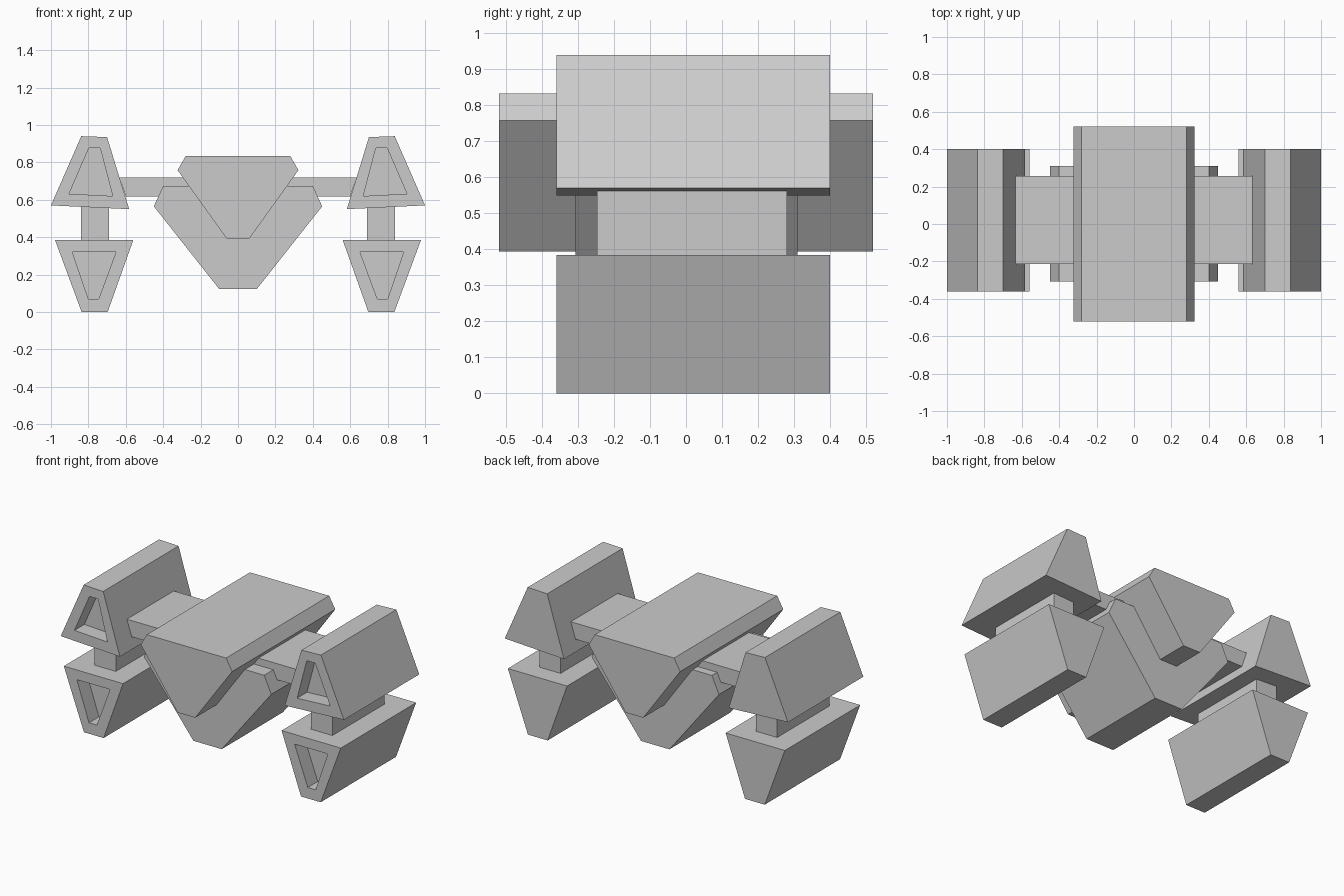
import bpy, bmesh

if "Cube" in bpy.data.objects:
    bpy.data.objects.remove(bpy.data.objects["Cube"])

def loft(name, rings, mirror=False):
    """Skin a series of (y, xz profile) rings and cap both ends."""
    bm = bmesh.new()
    loops = [[bm.verts.new((x, y, z)) for x, z in prof] for y, prof in rings]
    for a, b in zip(loops, loops[1:]):
        n = len(a)
        for i in range(n):
            j = (i + 1) % n
            bm.faces.new((a[i], a[j], b[j], b[i]))
    bm.faces.new(loops[0])
    bm.faces.new(loops[-1])
    bmesh.ops.recalc_face_normals(bm, faces=bm.faces[:])
    mesh = bpy.data.meshes.new(name)
    bm.to_mesh(mesh)
    bm.free()
    ob = bpy.data.objects.new(name, mesh)
    bpy.context.collection.objects.link(ob)
    if mirror:
        ob.modifiers.new("Mirror", 'MIRROR').use_axis[0] = True
    return ob

def prism(name, prof, y0, y1, mirror=False):
    return loft(name, [(y0, prof), (y1, prof)], mirror)

def symmetric(half):
    """Complete a profile given as its right half, top to bottom."""
    return half + [(-x, z) for x, z in reversed(half)]

def pod(name, outer, inner):
    """Long pod with a recess sunk into its front face."""
    front, back, depth = -0.36, 0.40, 0.10
    return loft(name, [(back, outer), (front, outer),
                       (front, inner), (front + depth, inner)], True)

# Central body: wide keel block with a longer block set into it
prism("upper_hull", symmetric([(0.28, 0.833), (0.323, 0.758), (0.062, 0.394)]), -0.52, 0.52)
prism("lower_hull", symmetric([(0.40, 0.674), (0.45, 0.565), (0.10, 0.122)]), -0.307, 0.31)

# Cross bar, ends cut to sit flush on the upper pods
prism("cross_bar", symmetric([(0.634, 0.72), (0.60, 0.617)]), -0.215, 0.257)

# Side pods and the posts between them
pod("upper_pod",
    [(0.70, 0.935), (0.838, 0.94), (1.0, 0.57), (0.582, 0.55)],
    [(0.737, 0.877), (0.797, 0.877), (0.903, 0.632), (0.67, 0.62)])
pod("lower_pod",
    [(0.56, 0.384), (0.978, 0.384), (0.836, 0.0), (0.697, 0.0)],
    [(0.652, 0.322), (0.886, 0.322), (0.80, 0.07), (0.745, 0.07)])
prism("pod_post", [(0.69, 0.58), (0.84, 0.58), (0.84, 0.37), (0.69, 0.37)], -0.247, 0.28, True)
